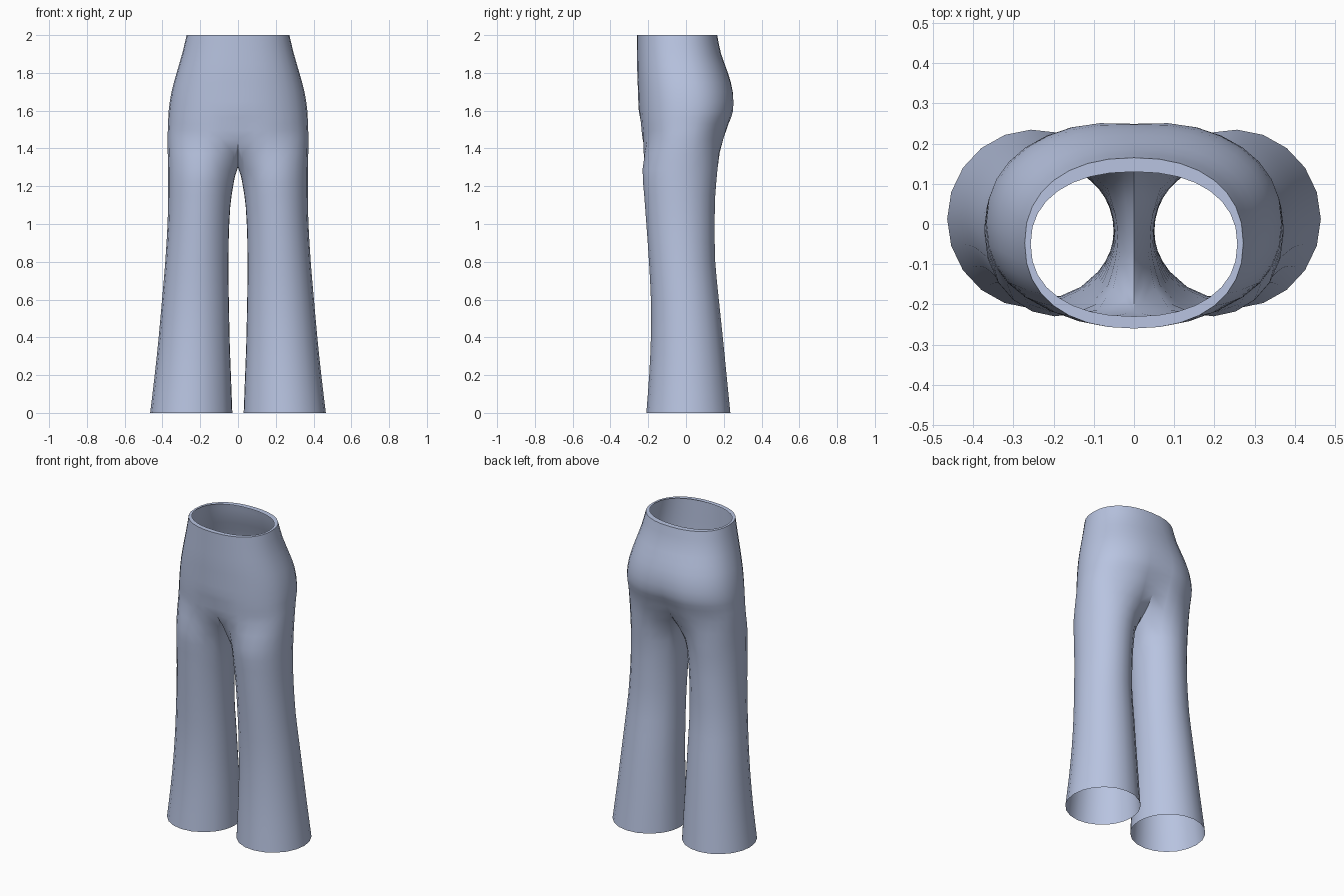
import bpy, bmesh, math
from mathutils import Vector

if "Cube" in bpy.data.objects:
    bpy.data.objects.remove(bpy.data.objects["Cube"])

# Silhouette tables: (height, value)
OUTER = [(0, .465), (.2, .441), (.4, .42), (.6, .402), (.8, .385), (1, .373), (1.2, .369),
         (1.45, .373), (1.6, .367), (1.7, .352), (1.8, .325), (1.9, .296), (2, .272)]
INNER = [(0, .03), (.4, .045), (.8, .052), (1, .047), (1.1, .04), (1.2, .028), (1.3, .008), (1.45, .0)]
FRONT = [(0, -.21), (.2, -.195), (.4, -.186), (.6, -.186), (.8, -.196), (1, -.21), (1.2, -.225),
         (1.4, -.236), (1.6, -.25), (1.8, -.258), (2, -.26)]
BACK = [(0, .235), (.2, .215), (.4, .195), (.6, .174), (.8, .155), (1, .152), (1.2, .156),
        (1.3, .168), (1.45, .213), (1.6, .258), (1.7, .252), (1.8, .222), (1.9, .186), (2, .165)]
CLEFT = [(1.45, .04), (1.6, .014), (1.75, .0)]
FOLD = [(1.45, .02), (1.6, .0)]

SPLIT = 1.45                      # height where the legs join the hips
LEG_LEVELS = [0, .2, .4, .6, .8, 1, 1.15, 1.29]
HIP_LEVELS = [1.45, 1.53, 1.6, 1.7, 1.8, 1.9, 2]
N_OUT, N_IN, SUB = 16, 8, 2       # outer columns, inner columns, steps per level
OPEN = math.radians(140)          # leg angle where the centre seam lands


def look(table, z):
    if z <= table[0][0]:
        return table[0][1]
    for (a, u), (b, v) in zip(table, table[1:]):
        if z <= b:
            return u + (v - u) * (z - a) / (b - a)
    return table[-1][1]


def power(c, n):
    return math.copysign(abs(c) ** (2 / n), c)


def leg_point(angle, z):
    o, i, f, b = (look(t, z) for t in (OUTER, INNER, FRONT, BACK))
    return Vector(((o + i) / 2 + (o - i) / 2 * math.cos(angle),
                   (f + b) / 2 + (b - f) / 2 * math.sin(angle), z))


def hip_point(angle, z):
    o, f, b = (look(t, z) for t in (OUTER, FRONT, BACK))
    x = max(0, o * power(math.cos(angle), 2.25))
    y = (f + b) / 2 + (b - f) / 2 * power(math.sin(angle), 2.25)
    dip = math.exp(-(x / .08) ** 2)
    y += dip * (look(FOLD, z) if angle < 0 else -look(CLEFT, z))
    return Vector((x, y, z))


def smooth_column(keys, end=None):
    """Catmull-Rom through the key points."""
    p = [2 * keys[0] - keys[1]] + keys + [end or 2 * keys[-1] - keys[-2]]
    out = []
    for a, b, c, d in zip(p, p[1:], p[2:], p[3:]):
        for s in range(SUB):
            t = s / SUB
            out.append(.5 * (2 * b + (c - a) * t + (2 * a - 5 * b + 4 * c - d) * t ** 2
                             + (3 * b - a - 3 * c + d) * t ** 3))
    return out + [keys[-1]]


# Outer columns run from hem to waist
columns = []
for k in range(N_OUT + 1):
    t = -1 + 2 * k / N_OUT
    keys = [leg_point(t * OPEN, z) for z in LEG_LEVELS]
    keys += [hip_point(t * math.pi / 2, z) for z in HIP_LEVELS]
    columns.append(smooth_column(keys))
front_y = hip_point(-math.pi / 2, SPLIT).y
back_y = hip_point(math.pi / 2, SPLIT).y

# Inner columns run from hem to the crotch saddle
for k in range(1, N_IN):
    u = 1 - 2 * k / N_IN
    top = 1.30 + (SPLIT - 1.30) * u * u
    saddle = Vector((0, (front_y + back_y) / 2 + (back_y - front_y) / 2 * u, top))
    angle = math.pi - u * (math.pi - OPEN)
    keys = [leg_point(angle, z * top / SPLIT) for z in LEG_LEVELS] + [saddle]
    ghost = keys[-2].copy()
    ghost.x *= -1
    columns.append(smooth_column(keys, ghost))

bm = bmesh.new()
n_leg = len(LEG_LEVELS) * SUB + 1
grid = []
for c, col in enumerate(columns):
    verts = []
    for r, p in enumerate(col):
        if c in (0, N_OUT) and r >= n_leg - 1:
            p.x = 0
        verts.append(bm.verts.new((max(p.x, 0), p.y, p.z)))
    grid.append(verts)
for c in range(len(grid)):
    a, b = grid[c], grid[(c + 1) % len(grid)]
    for r in range(min(len(a), len(b)) - 1):
        bm.faces.new((a[r], b[r], b[r + 1], a[r + 1]))

# Flat waistband rim
rim = []
for verts in grid[:N_OUT + 1]:
    x, y, z = verts[-1].co
    rim.append(bm.verts.new((x * .945, -.05 + (y + .0475) * .18 / .2125, z)))
for k in range(N_OUT):
    bm.faces.new((grid[k][-1], grid[k + 1][-1], rim[k + 1], rim[k]))

# Mirror to the other leg
geom = bm.verts[:] + bm.edges[:] + bm.faces[:]
bmesh.ops.mirror(bm, geom=geom, axis='X', merge_dist=.0005)
bmesh.ops.remove_doubles(bm, verts=bm.verts[:], dist=.0005)
bmesh.ops.recalc_face_normals(bm, faces=bm.faces[:])
mesh = bpy.data.meshes.new("trousers")
bm.to_mesh(mesh)
bm.free()

cloth = bpy.data.materials.new("pale blue cloth")
cloth.diffuse_color = (.48, .55, .75, 1)
cloth.use_nodes = True
cloth.node_tree.nodes["Principled BSDF"].inputs["Base Color"].default_value = cloth.diffuse_color
mesh.materials.append(cloth)
trousers = bpy.data.objects.new("trousers", mesh)
bpy.context.collection.objects.link(trousers)
bpy.context.view_layer.objects.active = trousers
trousers.select_set(True)
bpy.ops.object.shade_smooth_by_angle(angle=math.radians(50))
